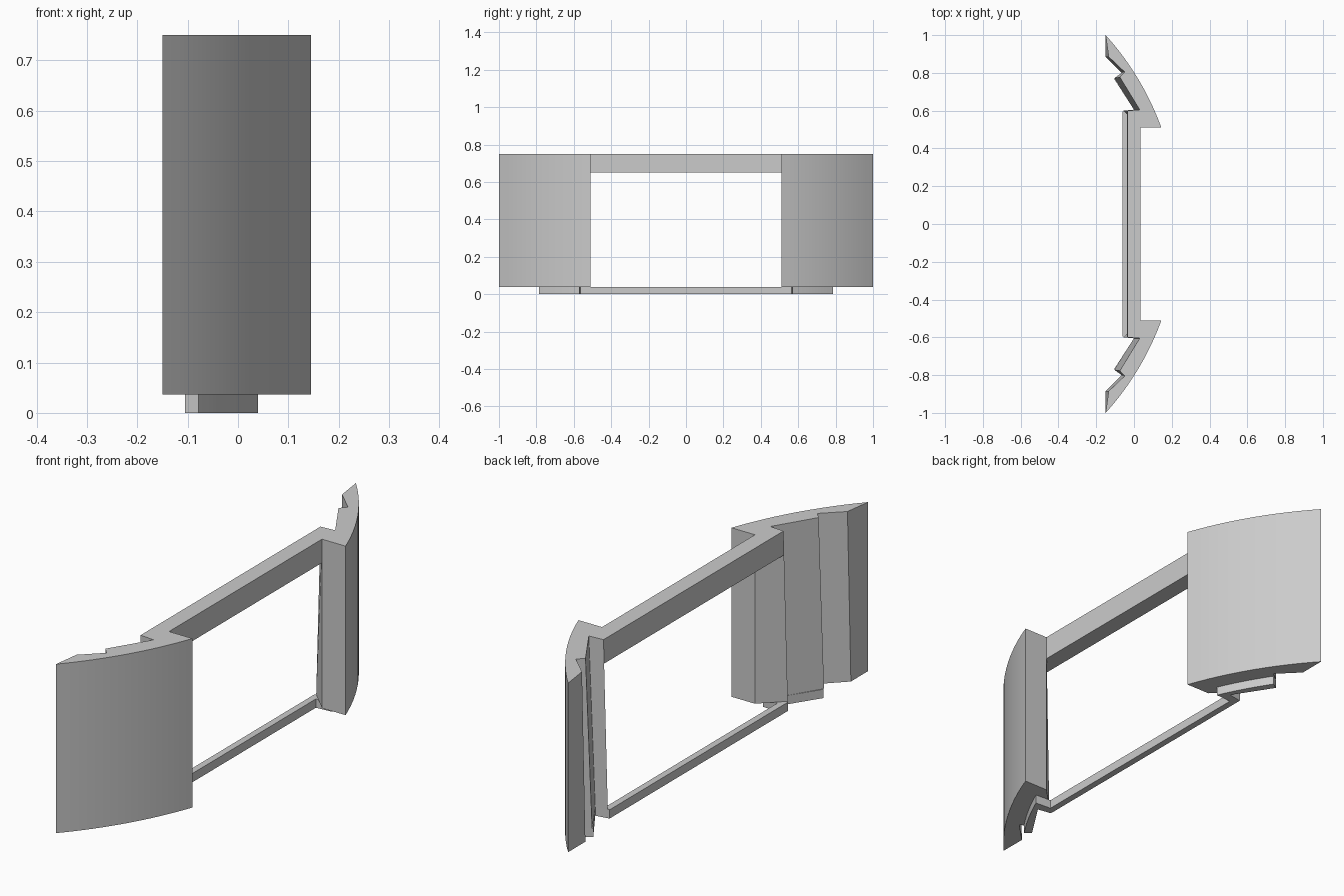
import bpy
import bmesh
from math import atan2, cos, sin

cube = bpy.data.objects.get("Cube")
if cube:
    bpy.data.objects.remove(cube, do_unlink=True)

grey = bpy.data.materials.new("plain grey")
grey.use_nodes = True
grey.diffuse_color = (0.6, 0.6, 0.6, 1)
grey.node_tree.nodes["Principled BSDF"].inputs["Base Color"].default_value = (0.6, 0.6, 0.6, 1)

CENTRE = -1.257   # x of the shared centre of the curved faces
TOP, FLOOR, BAR_UNDER = 0.75, 0.037, 0.65


def arc(start, end, steps):
    """Points on a circle about the shared centre, from start to end."""
    a0 = atan2(start[1], start[0] - CENTRE)
    a1 = atan2(end[1], end[0] - CENTRE)
    r = ((start[0] - CENTRE) ** 2 + start[1] ** 2) ** 0.5
    angles = [a0 + (a1 - a0) * i / steps for i in range(steps + 1)]
    return [(CENTRE + r * cos(a), r * sin(a)) for a in angles]


def loft(name, low, high, z0, z1, side=1):
    """Solid between two matching outlines; side=-1 mirrors it in y."""
    bm = bmesh.new()
    rings = [[bm.verts.new((x, y * side, z)) for x, y in pts]
             for pts, z in ((low, z0), (high, z1))]
    n = len(low)
    for ring in rings:
        bm.faces.new(ring)
    for i in range(n):
        j = (i + 1) % n
        bm.faces.new((rings[0][i], rings[0][j], rings[1][j], rings[1][i]))
    bmesh.ops.recalc_face_normals(bm, faces=bm.faces)
    mesh = bpy.data.meshes.new(name)
    bm.to_mesh(mesh)
    bm.free()
    mesh.materials.append(grey)
    obj = bpy.data.objects.new(name, mesh)
    bpy.context.collection.objects.link(obj)
    bpy.ops.object.select_all(action='DESELECT')
    obj.select_set(True)
    bpy.context.view_layer.objects.active = obj
    bpy.ops.object.shade_smooth_by_angle(angle=0.3)
    return obj


# Curved side panels with a stepped, leaning back
outer = arc((0.145, 0.51), (-0.15, 1.0), 12)
back_low = [(-0.15, 0.885), (-0.065, 0.80), (-0.103, 0.773),
            (0.0, 0.605), (-0.055, 0.60), (0.035, 0.51)]
back_high = [(-0.134, 0.885), (-0.05, 0.805), (-0.075, 0.777),
             (0.03, 0.605), (-0.035, 0.60), (0.035, 0.51)]
for side, word in ((1, "back"), (-1, "front")):
    loft(word + "_side_panel", outer + back_low, outer + back_high, FLOOR, TOP, side)

# Top crossbar, mitred into the side panels
def bar_outline(back_x):
    return [(0.035, -0.51), (0.035, 0.51), (back_x, 0.60), (back_x, -0.60)]

loft("top_crossbar", bar_outline(-0.038), bar_outline(-0.035), BAR_UNDER, TOP)

# Thin bottom strip that bends under both side panels
half = [(-0.032, 0.565)] + arc((0.04, 0.57), (-0.08, 0.785), 6) + [
    (-0.105, 0.768), (0.0, 0.605), (-0.06, 0.595)]
for side, word in ((1, "back"), (-1, "front")):
    loft(word + "_bottom_lip", half, half, 0, FLOOR, side)
rail = [(-0.032, -0.565), (-0.032, 0.565), (-0.06, 0.595), (-0.06, -0.595)]
loft("bottom_rail", rail, rail, 0, FLOOR)
